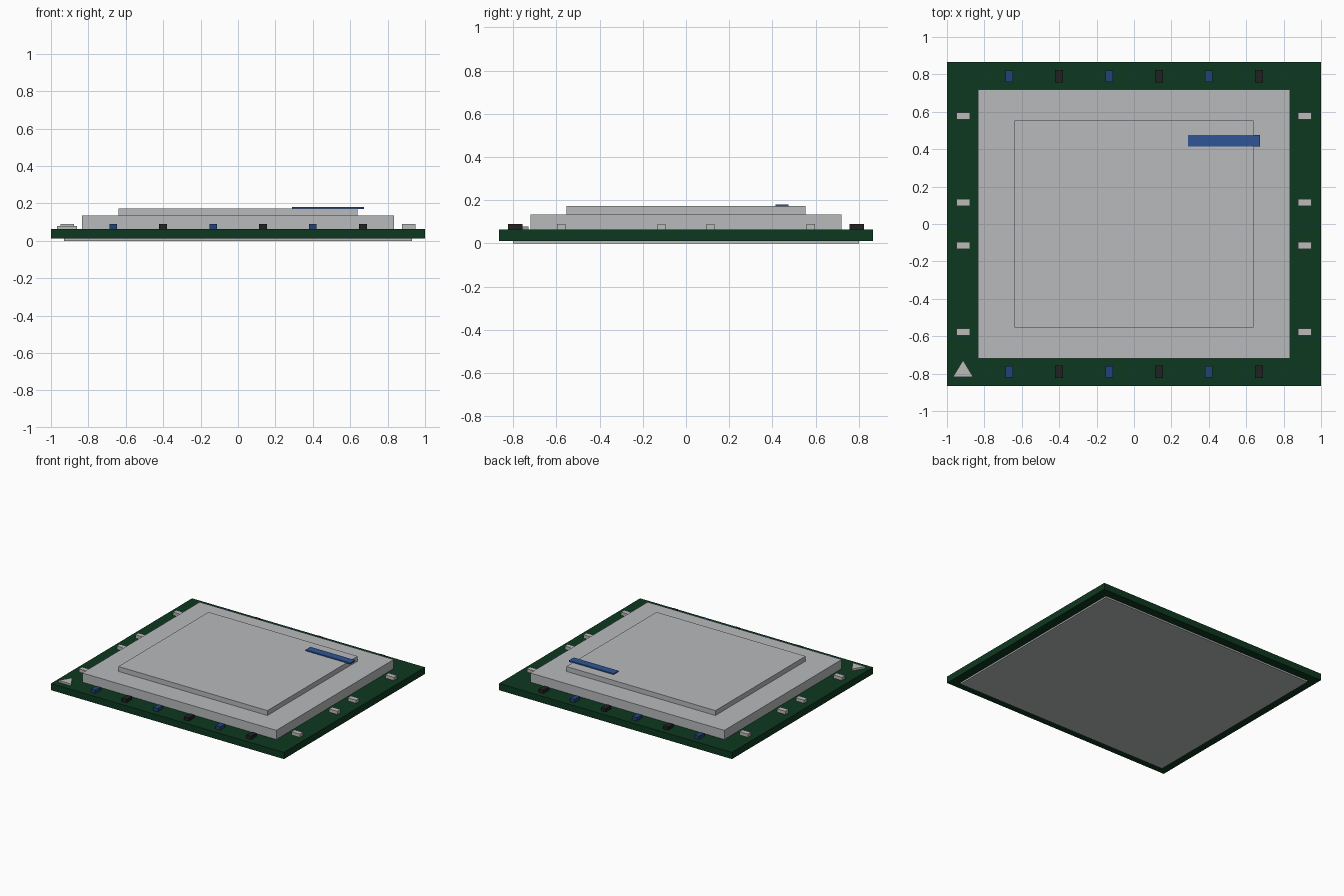
import bpy
import bmesh

cube = bpy.data.objects.get("Cube")
if cube:
    bpy.data.objects.remove(cube, do_unlink=True)


def material(name, rgb):
    mat = bpy.data.materials.new(name)
    mat.use_nodes = True
    colour = (*rgb, 1)
    mat.diffuse_color = colour
    mat.node_tree.nodes["Principled BSDF"].inputs["Base Color"].default_value = colour
    return mat


green = material("board green", (0.004, 0.04, 0.014))
silver = material("silver", (0.48, 0.49, 0.5))
tin = material("tin", (0.5, 0.5, 0.49))
blue = material("label blue", (0.028, 0.09, 0.31))
dark_blue = material("capacitor blue", (0.016, 0.055, 0.19))
black = material("resistor black", (0.016, 0.015, 0.016))


def prism(name, outline, z0, z1, mat):
    """Extrude a flat outline from z0 up to z1."""
    bm = bmesh.new()
    face = bm.faces.new([bm.verts.new((x, y, z0)) for x, y in outline])
    extruded = bmesh.ops.extrude_face_region(bm, geom=[face])["geom"]
    top = [v for v in extruded if isinstance(v, bmesh.types.BMVert)]
    bmesh.ops.translate(bm, verts=top, vec=(0, 0, z1 - z0))
    bmesh.ops.recalc_face_normals(bm, faces=bm.faces)
    mesh = bpy.data.meshes.new(name)
    bm.to_mesh(mesh)
    bm.free()
    mesh.materials.append(mat)
    obj = bpy.data.objects.new(name, mesh)
    bpy.context.collection.objects.link(obj)
    return obj


def box(name, x, y, width, depth, z0, z1, mat):
    w, d = width / 2, depth / 2
    outline = [(x - w, y - d), (x + w, y - d), (x + w, y + d), (x - w, y + d)]
    return prism(name, outline, z0, z1, mat)


BOARD_TOP = 0.064
PART_TOP = 0.089

# Stacked plates
box("contact_plate", 0, 0, 1.86, 1.6, 0, 0.012, silver)
box("circuit_board", 0, 0, 2, 1.73, 0.012, BOARD_TOP, green)
box("heat_spreader_base", 0, 0, 1.666, 1.44, BOARD_TOP, 0.135, silver)
box("heat_spreader_top", 0, 0, 1.28, 1.106, 0.135, 0.173, silver)
box("label_strip", 0.481, 0.445, 0.384, 0.06, 0.17, 0.181, blue)

# Alternating components along the front and back edges
for side, y in (("front", -0.79), ("back", 0.79)):
    for i in range(6):
        x = (i - 2.5) * 0.267
        if i % 2:
            box(f"{side}_resistor", x, y, 0.042, 0.068, BOARD_TOP, PART_TOP, black)
        else:
            box(f"{side}_capacitor", x, y, 0.04, 0.064, BOARD_TOP, PART_TOP, dark_blue)

# Pads along the left and right edges
for side, x in (("right", -0.912), ("left", 0.912)):
    for y in (-0.577, -0.114, 0.114, 0.577):
        box(f"{side}_pad", x, y, 0.072, 0.038, BOARD_TOP, PART_TOP, tin)

# Corner orientation marker
prism("corner_marker", [(-0.968, -0.818), (-0.86, -0.818), (-0.914, -0.728)],
      BOARD_TOP, 0.079, tin)
